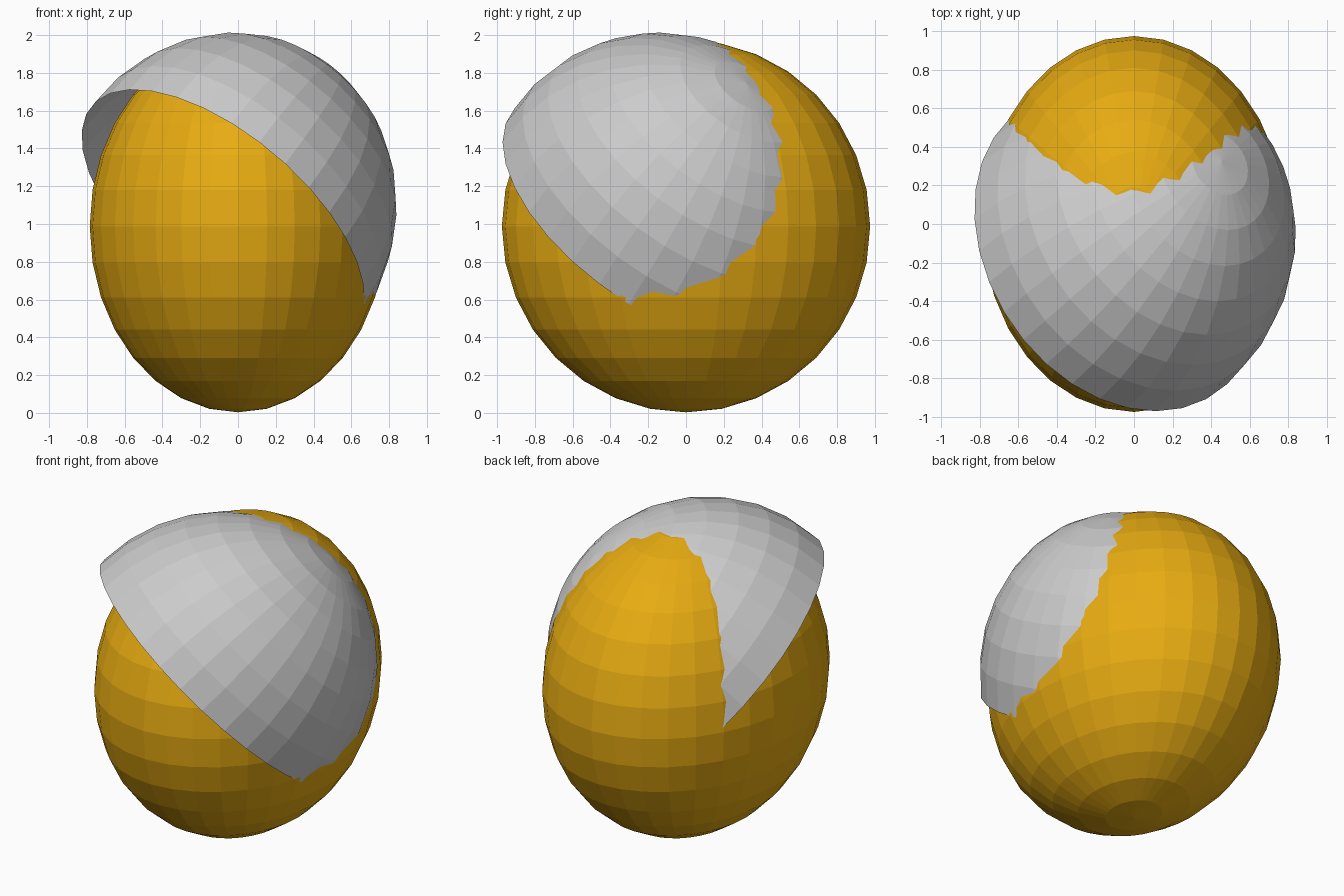
import bpy
import bmesh
from mathutils import Matrix, Vector

cube = bpy.data.objects.get("Cube")
if cube:
    bpy.data.objects.remove(cube, do_unlink=True)


def make_material(name, color):
    mat = bpy.data.materials.new(name)
    mat.use_nodes = True
    mat.diffuse_color = color
    mat.node_tree.nodes["Principled BSDF"].inputs["Base Color"].default_value = color
    return mat


def ellipsoid(name, center, axes, radii, mat, half=False):
    """Faceted sphere stretched along three axes; half keeps only the pole side."""
    bm = bmesh.new()
    bmesh.ops.create_uvsphere(bm, u_segments=32, v_segments=16, radius=1)
    if half:
        low = [v for v in bm.verts if v.co.z < -0.01]
        bmesh.ops.delete(bm, geom=low, context="VERTS")
    frame = Matrix(axes).transposed().to_4x4()
    bm.transform(Matrix.Translation(center) @ frame @ Matrix.Diagonal((*radii, 1)))
    mesh = bpy.data.meshes.new(name)
    bm.to_mesh(mesh)
    bm.free()
    mesh.materials.append(mat)
    obj = bpy.data.objects.new(name, mesh)
    bpy.context.collection.objects.link(obj)
    return obj


orange = make_material("golden orange", (0.8, 0.41, 0.006, 1))
grey = make_material("light grey", (0.6, 0.6, 0.6, 1))

# Egg-shaped body
ellipsoid("body", (0, 0, 0.988), Matrix.Identity(3), (0.785, 0.975, 0.985), orange)

# Tilted open half shell resting over the body
pole = Vector((0.535, 0.462, 0.707)).normalized()
long_side = Vector((-0.254, -0.717, 0.648))
long_side = (long_side - pole * long_side.dot(pole)).normalized()
short_side = pole.cross(long_side)
ellipsoid("shell_cap", (-0.08, -0.14, 1.036), (long_side, short_side, pole),
          (0.968, 0.878, 1.0), grey, half=True)
